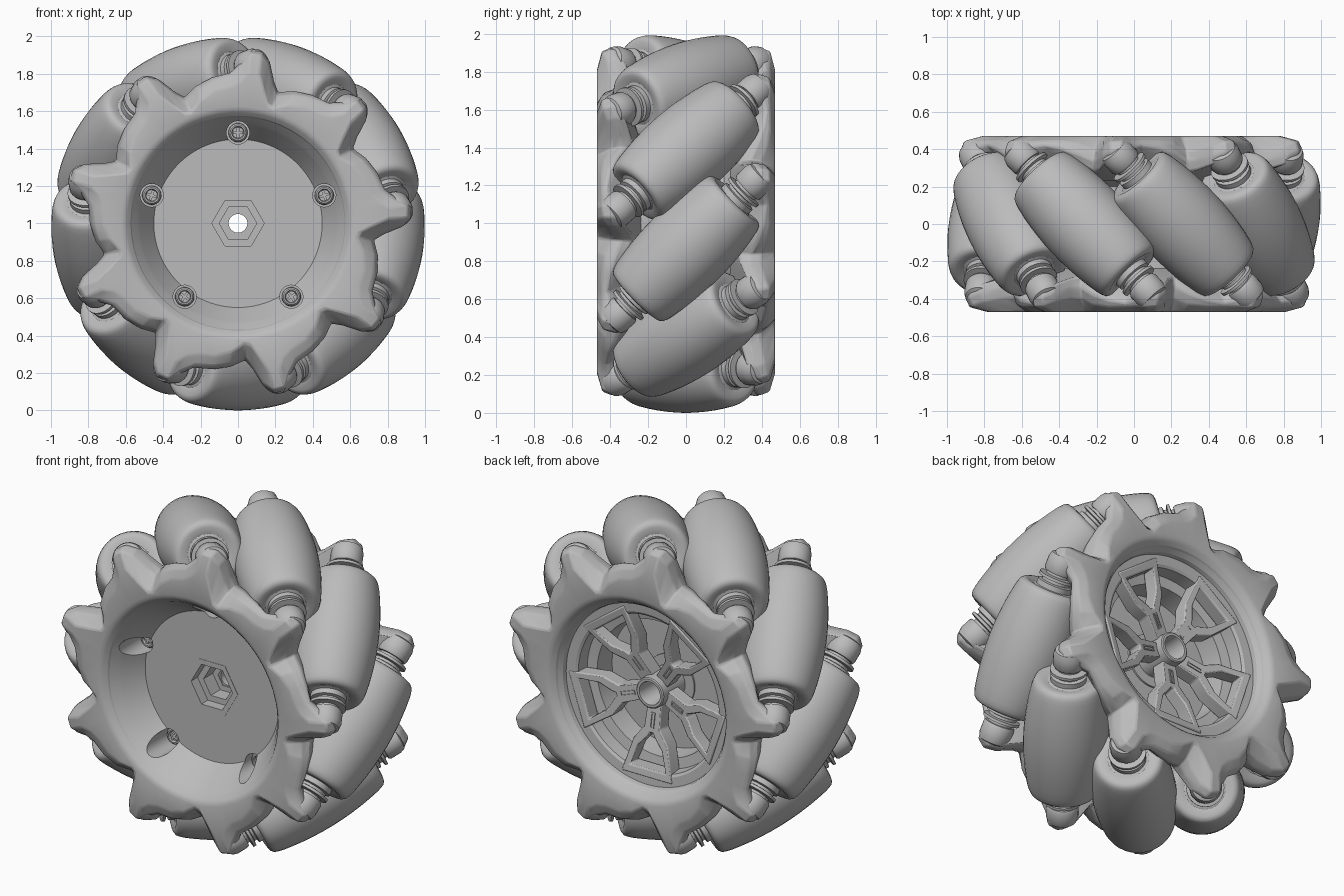
import bpy, bmesh
from math import radians, cos, sin, pi, sqrt
from mathutils import Matrix

if "Cube" in bpy.data.objects:
    bpy.data.objects.remove(bpy.data.objects["Cube"])

grey = bpy.data.materials.new("plain_grey")
grey.use_nodes = True
grey.diffuse_color = (0.5, 0.5, 0.5, 1)
grey.node_tree.nodes["Principled BSDF"].inputs["Base Color"].default_value = (0.5, 0.5, 0.5, 1)

CENTRE = Matrix.Translation((0, 0, 1))


def turn(deg):
    """Wheel-centred frame whose local x points out at this angle in the x-z plane."""
    return CENTRE @ Matrix.Rotation(-radians(deg), 4, 'Y')


def smooth(ob, angle):
    bpy.ops.object.select_all(action='DESELECT')
    ob.select_set(True)
    bpy.context.view_layer.objects.active = ob
    bpy.ops.object.shade_smooth_by_angle(angle=radians(angle))


def add(name, mesh, matrix, angle=35):
    ob = bpy.data.objects.new(name, mesh)
    bpy.context.collection.objects.link(ob)
    ob.matrix_world = matrix
    smooth(ob, angle)
    return ob


def soften(ob, width, angle):
    bevel = ob.modifiers.new("soft_edges", 'BEVEL')
    bevel.width = width
    bevel.segments = 2
    bevel.limit_method = 'ANGLE'
    bevel.angle_limit = radians(angle)


def finish(bm, name):
    bmesh.ops.remove_doubles(bm, verts=bm.verts, dist=0.0004)
    bmesh.ops.recalc_face_normals(bm, faces=bm.faces)
    mesh = bpy.data.meshes.new(name)
    bm.to_mesh(mesh)
    bm.free()
    mesh.materials.append(grey)
    return mesh


def loft(name, rings, closed):
    """Skin a cyclic list of point rows."""
    bm = bmesh.new()
    rows = [[bm.verts.new(p) for p in ring] for ring in rings]
    n = len(rows[0])
    for i, a in enumerate(rows):
        b = rows[(i + 1) % len(rows)]
        for j in range(n if closed else n - 1):
            k = (j + 1) % n
            bm.faces.new((a[j], a[k], b[k], b[j]))
    return finish(bm, name)


def lathe(name, profile, segs=48, closed=False):
    """Turn a (radius, y) profile about the y axis."""
    steps = [2 * pi * i / segs for i in range(segs)]
    return loft(name, [[(r * cos(a), y, r * sin(a)) for r, y in profile] for a in steps], closed)


# Rollers: barrels whose outer line follows the wheel circle, set at 45 degrees
AXLE = 0.765
half = [(0.06, 0.48), (0.07, 0.47), (0.07, 0.44), (0.105, 0.436), (0.105, 0.42),
        (0.08, 0.415), (0.08, 0.4), (0.1, 0.395), (0.1, 0.365), (0.115, 0.36),
        (0.155, 0.372), (0.175, 0.367), (0.188, 0.356), (0.196, 0.338)]
ts = [0.31 - 0.062 * i for i in range(11)]
body = [(1 - sqrt(AXLE ** 2 + t * t / 2), t) for t in ts]
roller_mesh = lathe("roller", half + body + [(r, -t) for r, t in reversed(half)], 40)
boss_mesh = lathe("axle_boss", [(0.05, 0.452), (0.083, 0.455), (0.09, 0.468), (0.09, 0.53),
                                (0.08, 0.56), (0.05, 0.573), (0, 0.575)], 28)
for i in range(9):
    frame = turn(-90 + 40 * i) @ Matrix.Translation((AXLE, 0, 0)) @ Matrix.Rotation(pi / 4, 4, 'X')
    add("roller", roller_mesh, frame)
    add("back_axle_boss", boss_mesh, frame)
    add("front_axle_boss", boss_mesh, frame @ Matrix.Rotation(pi, 4, 'X'))

# Toothed side rims: (angle from tooth, outer radius, flat radius, front y, back y)
tooth = [(-24, 0.795, 0.72, -0.445, -0.37), (-17, 0.77, 0.69, -0.43, -0.32),
         (-11, 0.735, 0.645, -0.395, -0.28), (-8, 0.79, 0.655, -0.395, -0.29),
         (-5, 0.885, 0.72, -0.415, -0.32), (-2, 0.93, 0.81, -0.44, -0.34),
         (2, 0.93, 0.81, -0.445, -0.345), (4.5, 0.87, 0.76, -0.44, -0.37),
         (9, 0.81, 0.73, -0.445, -0.4)]
rings = []
for k in range(9):
    for off, r, flat, yf, yb in tooth:
        a = radians(4 + 40 * k + off)
        section = [(0.568, -0.43), (0.6, -0.462), (0.625, -0.47), (flat, -0.47), (r - 0.02, yf),
                   (r, (yf + yb) / 2), (r - 0.02, yb), (0.66, -0.255), (0.56, -0.23)]
        rings.append([(q * cos(a), y, q * sin(a)) for q, y in section])
rim_mesh = loft("toothed_rim", rings, True)
for name, spin in (("front_rim", 0), ("back_rim", pi)):
    soften(add(name, rim_mesh, CENTRE @ Matrix.Rotation(spin, 4, 'Z'), 28), 0.01, 20)

# Drum: front funnel and disc, outer barrel, recessed back
drum = add("drum", lathe("drum", [
    (0.145, -0.25), (0.45, -0.25), (0.525, -0.37), (0.535, -0.385), (0.575, -0.434), (0.6, -0.44),
    (0.6, -0.27), (0.58, -0.15), (0.5, -0.1), (0.5, 0.2), (0.6, 0.27), (0.6, 0.44),
    (0.575, 0.434), (0.55, 0.4), (0.545, 0.375), (0.49, 0.37), (0.475, 0.36), (0.47, 0.28),
    (0.41, 0.27), (0.4, 0.14), (0.145, 0.14)], 96, True), CENTRE, 25)

# Deep screw pockets and cross-head screws
pocket_mesh = lathe("pocket", [(0, -0.6), (0.062, -0.6), (0.062, -0.18), (0, -0.18)], 24)
head_mesh = lathe("screw", [(0, -0.2), (0.03, -0.2), (0.034, -0.215), (0.042, -0.215),
                            (0.05, -0.205), (0.052, -0.17)], 24)
cutters = []
for i in range(5):
    spot = turn(90 + 72 * i) @ Matrix.Translation((0.485, 0, 0))
    cutter = add("pocket_cutter", pocket_mesh, spot)
    cutter.hide_render = True
    cutters.append(cutter)
    cut = drum.modifiers.new("pocket", 'BOOLEAN')
    cut.operation = 'DIFFERENCE'
    cut.solver = 'EXACT'
    cut.object = cutter
    add("screw", head_mesh, spot)
    for size in ((0.056, 0.016, 0.014), (0.014, 0.016, 0.056)):
        bm = bmesh.new()
        bmesh.ops.create_cube(bm, size=1)
        bmesh.ops.scale(bm, vec=size, verts=bm.verts)
        add("screw_cross", finish(bm, "screw_cross"), spot @ Matrix.Translation((0, -0.202, 0)))
bpy.context.view_layer.update()
depsgraph = bpy.context.evaluated_depsgraph_get()
cut_mesh = bpy.data.meshes.new_from_object(drum.evaluated_get(depsgraph))
drum.modifiers.clear()
drum.data = cut_mesh
smooth(drum, 25)
for cutter in cutters:
    bpy.data.objects.remove(cutter)

# Stepped hexagonal socket on the front and round hub tube on the back
add("hex_socket", lathe("hex_socket", [(0.14, -0.252), (0.175, -0.252), (0.175, -0.08),
                                       (0.065, -0.08), (0.065, -0.1), (0.1, -0.1),
                                       (0.1, -0.19), (0.14, -0.19)], 6, True), CENTRE)
add("hub_tube", lathe("hub_tube", [(0.05, -0.095), (0.1, -0.095), (0.1, 0.2), (0.092, 0.345),
                                   (0.085, 0.35), (0.07, 0.35), (0.066, 0.34), (0.066, 0.0),
                                   (0.05, 0.0)], 40, True), CENTRE)
add("hub_floor", lathe("hub_floor", [(0.09, 0.12), (0.16, 0.12), (0.16, 0.15), (0.09, 0.15)],
                       40, True), CENTRE)

# Five forked spokes, each a sloping plate with a wedge window
outer = [(0.08, 0.045), (0.22, 0.052), (0.3, 0.115), (0.5, 0.17)]
inner = [(0.25, 0.012), (0.27, 0.022), (0.335, 0.08), (0.452, 0.12)]


def spoke_ring(points, drop):
    both = points + [(u, -v) for u, v in reversed(points)]
    return [(u, 0.29 + 0.18 * u - drop, v) for u, v in both]


rows = [spoke_ring(outer, 0.09), spoke_ring(outer, 0), spoke_ring(inner, 0), spoke_ring(inner, 0.09)]
spoke_mesh = loft("spoke", rows, True)
slot = [(0.13, 0.014), (0.22, 0.014)]
slot_in = [(0.137, 0.006), (0.213, 0.006)]
slot_mesh = loft("spoke_slot", [spoke_ring(slot, 0.01), spoke_ring(slot, -0.006),
                                spoke_ring(slot_in, -0.006), spoke_ring(slot_in, 0.01)], True)
for i in range(5):
    soften(add("spoke", spoke_mesh, turn(-90 + 72 * i)), 0.008, 30)
    add("spoke_slot", slot_mesh, turn(-90 + 72 * i))
